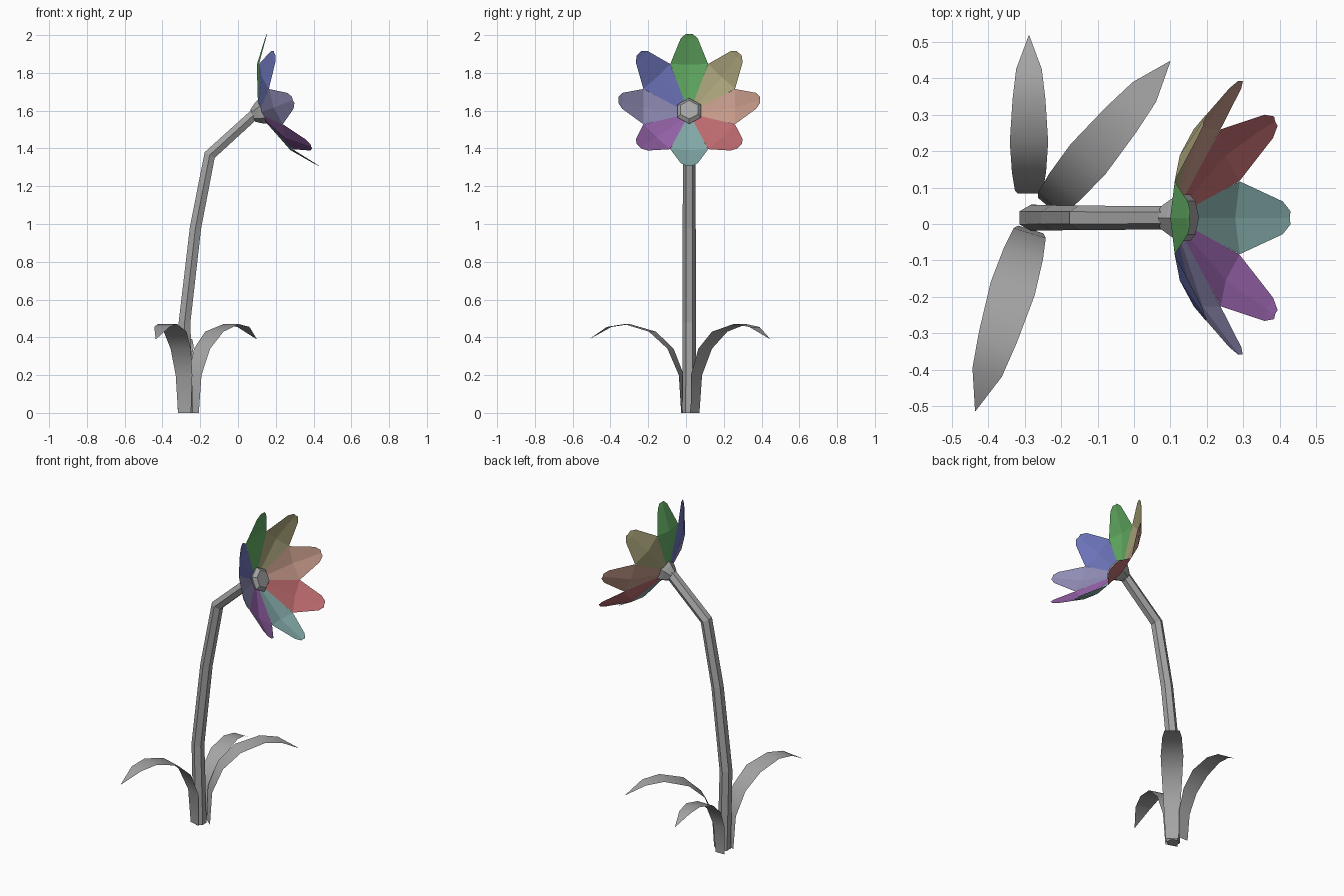
import bpy, bmesh, math
from mathutils import Vector

cube = bpy.data.objects.get("Cube")
if cube:
    bpy.data.objects.remove(cube)

Y_MID = 0.017


def material(name, rgb):
    """Flat material from 0-255 display values."""
    lin = [((c / 255 + 0.055) / 1.055) ** 2.4 for c in rgb] + [1]
    m = bpy.data.materials.new(name)
    m.use_nodes = True
    m.diffuse_color = lin
    bsdf = next(n for n in m.node_tree.nodes if n.type == 'BSDF_PRINCIPLED')
    bsdf.inputs["Base Color"].default_value = lin
    return m


def add_object(name, bm, mat, smooth=False):
    mesh = bpy.data.meshes.new(name)
    bm.to_mesh(mesh)
    bm.free()
    mesh.materials.append(mat)
    for p in mesh.polygons:
        p.use_smooth = smooth
    ob = bpy.data.objects.new(name, mesh)
    bpy.context.collection.objects.link(ob)
    return ob


def loft(bm, rows, closed=False):
    """Join rows of points with quads."""
    rows = [[bm.verts.new(p) for p in row] for row in rows]
    for a, b in zip(rows, rows[1:]):
        n = len(a)
        for i in range(n if closed else n - 1):
            j = (i + 1) % n
            bm.faces.new((a[i], a[j], b[j], b[i]))
    if closed:
        bm.faces.new(rows[0][::-1])
        bm.faces.new(rows[-1])
        bmesh.ops.recalc_face_normals(bm, faces=bm.faces)


def hex_ring(centre, u, v, radius, turn=0.0):
    return [centre + radius * (u * math.cos(t) + v * math.sin(t))
            for t in (turn + math.tau * k / 6 for k in range(6))]


grey = material("plant grey", (165, 165, 165))
side = Vector((0, 1, 0))

# Stem: hexagonal tube swept along a bent path
path = [Vector((x, Y_MID, z)) for x, z in
        ((-0.27, 0), (-0.283, 0.48), (-0.225, 0.98), (-0.15, 1.365), (0.09, 1.583))]
rings = []
for i, p in enumerate(path):
    before = (p - path[i - 1]).normalized() if i else Vector((0, 0, 1))
    after = (path[i + 1] - p).normalized() if i < len(path) - 1 else before
    tangent = (before + after).normalized()
    across = tangent.cross(side) / max(0.5, tangent.dot(after))
    rings.append(hex_ring(p, side, across, 0.037 - 0.0012 * i))
bm = bmesh.new()
loft(bm, rings, closed=True)
add_object("stem", bm, grey)

# Flower head: axis tilted upwards, hexagonal cup and disc
tilt = math.radians(21.5)
axis = Vector((math.cos(tilt), 0, math.sin(tilt)))
up = Vector((-math.sin(tilt), 0, math.cos(tilt)))
centre = Vector((0.115, Y_MID, 1.588))
bm = bmesh.new()
loft(bm, [hex_ring(centre + axis * a, up, side, r) for a, r in
          ((-0.04, 0.034), (-0.005, 0.058), (0.028, 0.073), (0.047, 0.053))], closed=True)
add_object("flower_centre", bm, grey)

# Petals: eight creased blades round the head, one colour each
petal_rows = ((0.02, 0.0, 0.01), (0.243, 0.092, 0.1),
              (0.355, 0.175, 0.045), (0.375, 0.19, 0.018))
petal_colours = (
    ("green", (98, 172, 98)), ("khaki", (172, 166, 124)),
    ("tan pink", (198, 154, 138)), ("red", (188, 106, 110)),
    ("teal", (130, 170, 168)), ("purple", (152, 100, 172)),
    ("lavender", (146, 142, 184)), ("blue", (108, 116, 184)))
for k, (colour, rgb) in enumerate(petal_colours):
    t = math.tau * k / 8
    out = up * math.cos(t) + side * math.sin(t)
    wide = axis.cross(out)
    bm = bmesh.new()
    loft(bm, [[centre + out * r + axis * (a - (0 if s else 0.13 * w)) + wide * w * s
               for s in (-1, 0, 1)] for r, a, w in petal_rows])
    add_object("petal_" + colour.replace(" ", "_"), bm,
               material("petal " + colour, rgb))

# Leaves: arching blades of distance, height and half width
leaf_rows = ((0, 0, 0.036), (0.01, 0.2, 0.046), (0.07, 0.34, 0.056),
             (0.17, 0.43, 0.063), (0.31, 0.47, 0.054), (0.41, 0.455, 0.042),
             (0.52, 0.39, 0.001))
for name, x, y, heading, size in (("leaf_back", -0.288, 0.083, 90, 0.835),
                                  ("leaf_back_left", -0.235, 0.048, 50, 1),
                                  ("leaf_front", -0.283, -0.015, 253, 1)):
    h = math.radians(heading)
    out = Vector((math.cos(h), math.sin(h), 0))
    wide = Vector((-out.y, out.x, 0))
    base = Vector((x, y, 0))
    bm = bmesh.new()
    loft(bm, [[base + size * (out * d + wide * w * s + Vector((0, 0, z)))
               for s in (1, -1)] for d, z, w in leaf_rows])
    add_object(name, bm, grey, smooth=True)
